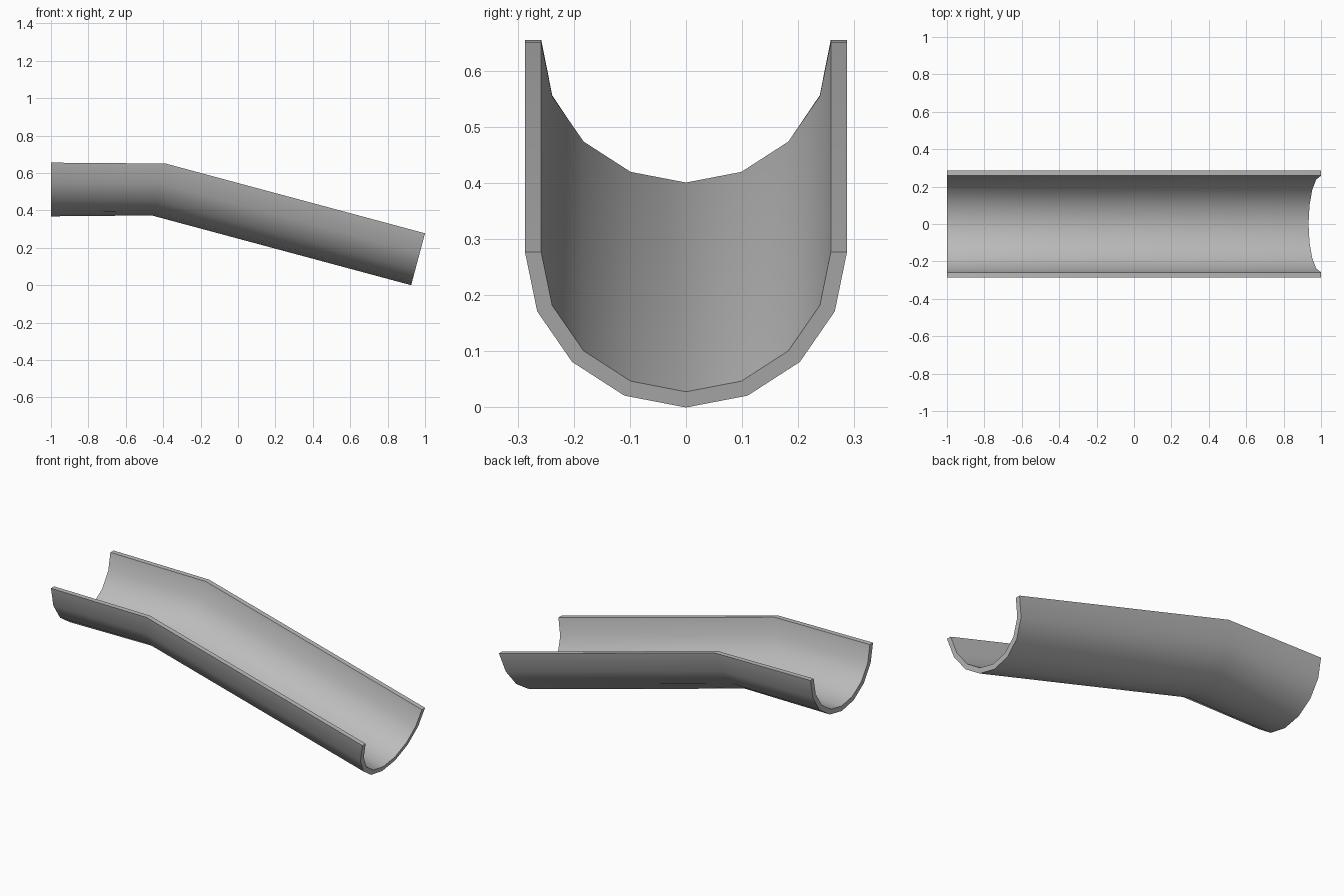
import bpy
import bmesh
from math import sin, cos, pi, radians
from mathutils import Matrix, Vector

cube = bpy.data.objects.get("Cube")
if cube:
    bpy.data.objects.remove(cube, do_unlink=True)

OUTER, INNER, SEGMENTS = 0.287, 0.258, 8
TILT = radians(15)
HALF = OUTER / 2

# Grey material
grey = bpy.data.materials.new("plain_grey")
grey.use_nodes = True
colour = (0.5, 0.5, 0.5, 1)
grey.diffuse_color = colour
grey.node_tree.nodes["Principled BSDF"].inputs["Base Color"].default_value = colour


def arc(radius):
    """Lower half circle, with the origin at mid depth of the channel."""
    angles = [pi * i / SEGMENTS for i in range(SEGMENTS + 1)]
    return [Vector((0, -radius * cos(a), HALF - radius * sin(a))) for a in angles]


# Closed U-shaped section: outer wall, then inner wall back again
section = arc(OUTER) + arc(INNER)[::-1]
count = len(section)

# Stations along the channel: centre x, centre z, tilt
drop_x = HALF * sin(TILT)
drop_z = HALF * cos(TILT)
stations = [(-1, 0.655 - HALF, 0),
            (-0.424, 0.655 - HALF, TILT),
            (1 - drop_x, drop_z, TILT)]

bm = bmesh.new()
rings = []
for x, z, tilt in stations:
    place = Matrix.Translation((x, 0, z)) @ Matrix.Rotation(tilt, 4, 'Y')
    rings.append([bm.verts.new(place @ p) for p in section])

# Walls and rims
for a, b in zip(rings, rings[1:]):
    for i in range(count):
        j = (i + 1) % count
        bm.faces.new((a[i], a[j], b[j], b[i]))

# End caps, one quad per wall segment
for ring in (rings[0], rings[-1]):
    for i in range(SEGMENTS):
        bm.faces.new((ring[i], ring[i + 1], ring[-2 - i], ring[-1 - i]))

bmesh.ops.recalc_face_normals(bm, faces=bm.faces)
mesh = bpy.data.meshes.new("bent_half_pipe")
bm.to_mesh(mesh)
bm.free()
mesh.materials.append(grey)

channel = bpy.data.objects.new("bent_half_pipe", mesh)
bpy.context.collection.objects.link(channel)
bpy.ops.object.select_all(action='DESELECT')
channel.select_set(True)
bpy.context.view_layer.objects.active = channel
bpy.ops.object.shade_smooth_by_angle(angle=radians(30))
